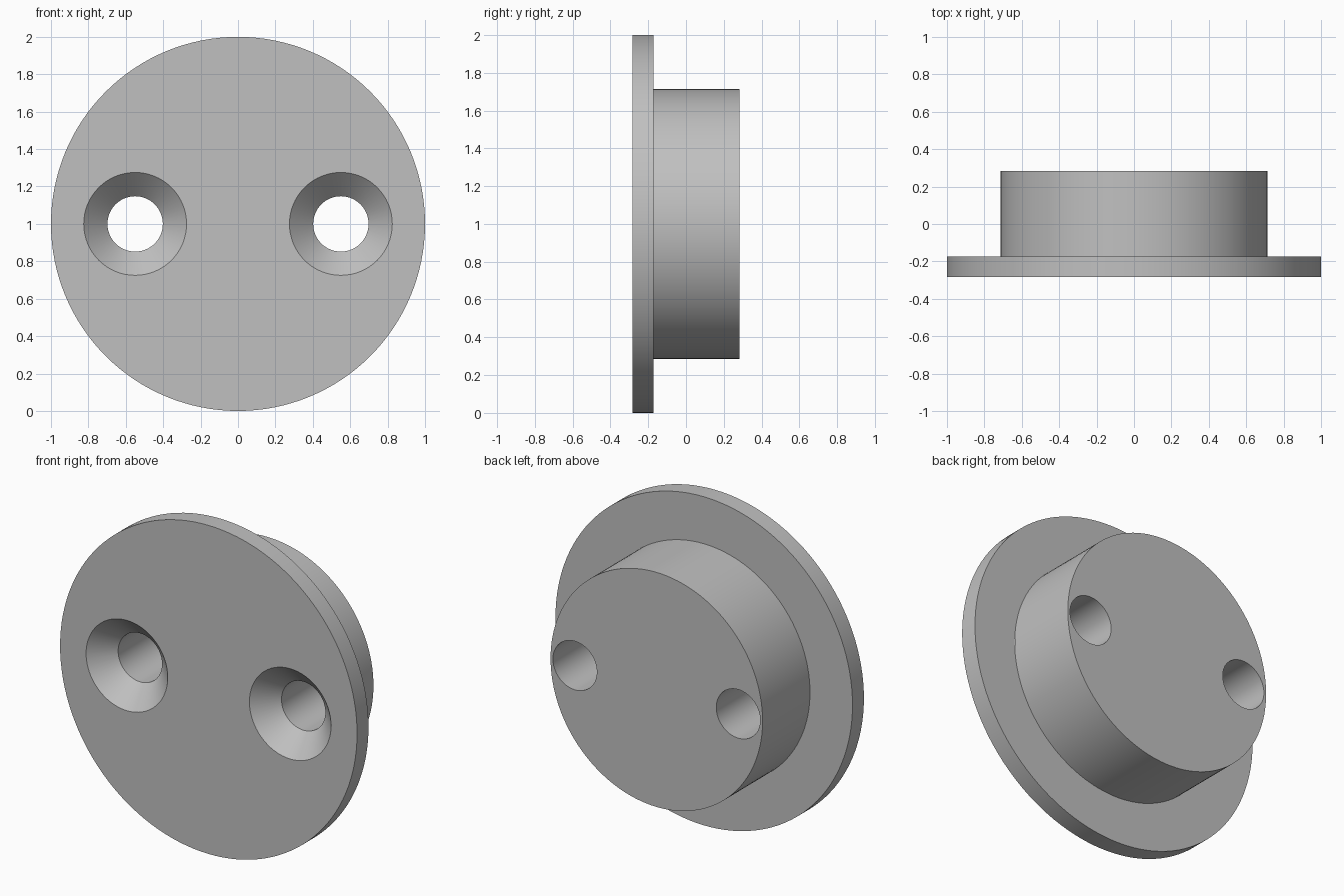
import bpy
import bmesh
from math import pi, cos, sin

cube = bpy.data.objects.get("Cube")
if cube:
    bpy.data.objects.remove(cube, do_unlink=True)

# Single plain grey finish
grey = bpy.data.materials.new("plain grey")
grey.use_nodes = True
colour = (0.53, 0.53, 0.53, 1)
grey.diffuse_color = colour
grey.node_tree.nodes["Principled BSDF"].inputs["Base Color"].default_value = colour


def turned(name, profile, x, sides):
    """Solid turned about a front-to-back axis; profile is (radius, y) from front to back."""
    bm = bmesh.new()
    rings = [[bm.verts.new((x + r * cos(2 * pi * i / sides), y, 1 + r * sin(2 * pi * i / sides)))
              for i in range(sides)] for r, y in profile]
    for a, b in zip(rings, rings[1:]):
        for i in range(sides):
            j = (i + 1) % sides
            bm.faces.new((a[i], a[j], b[j], b[i]))
    bm.faces.new(rings[0])
    bm.faces.new(rings[-1])
    bmesh.ops.recalc_face_normals(bm, faces=bm.faces)
    mesh = bpy.data.meshes.new(name)
    bm.to_mesh(mesh)
    bm.free()
    mesh.materials.append(grey)
    obj = bpy.data.objects.new(name, mesh)
    bpy.context.collection.objects.link(obj)
    return obj


FRONT, STEP, BACK = -0.283, -0.173, 0.283
HOLE, SINK = 0.148, 0.275

# Wide flange with a narrower boss behind it
body = turned("flanged_plug", [(1, FRONT), (1, STEP), (0.714, STEP), (0.714, BACK)], 0, 128)

# Two countersunk screw holes
over = 0.05
drill = [(SINK + over, FRONT - over), (HOLE, FRONT + SINK - HOLE), (HOLE, BACK + over)]
cutters = []
for side, x in (("left", 0.55), ("right", -0.55)):
    cutter = turned(side + "_hole_cutter", drill, x, 64)
    cutter.hide_render = True
    cut = body.modifiers.new(side + " hole", 'BOOLEAN')
    cut.operation = 'DIFFERENCE'
    cut.solver = 'EXACT'
    cut.object = cutter
    cutters.append(cutter)

bpy.ops.object.select_all(action='DESELECT')
body.select_set(True)
bpy.context.view_layer.objects.active = body
for name in [m.name for m in body.modifiers]:
    bpy.ops.object.modifier_apply(modifier=name)
for cutter in cutters:
    bpy.data.objects.remove(cutter, do_unlink=True)
bpy.ops.object.shade_smooth_by_angle(angle=pi / 6)
